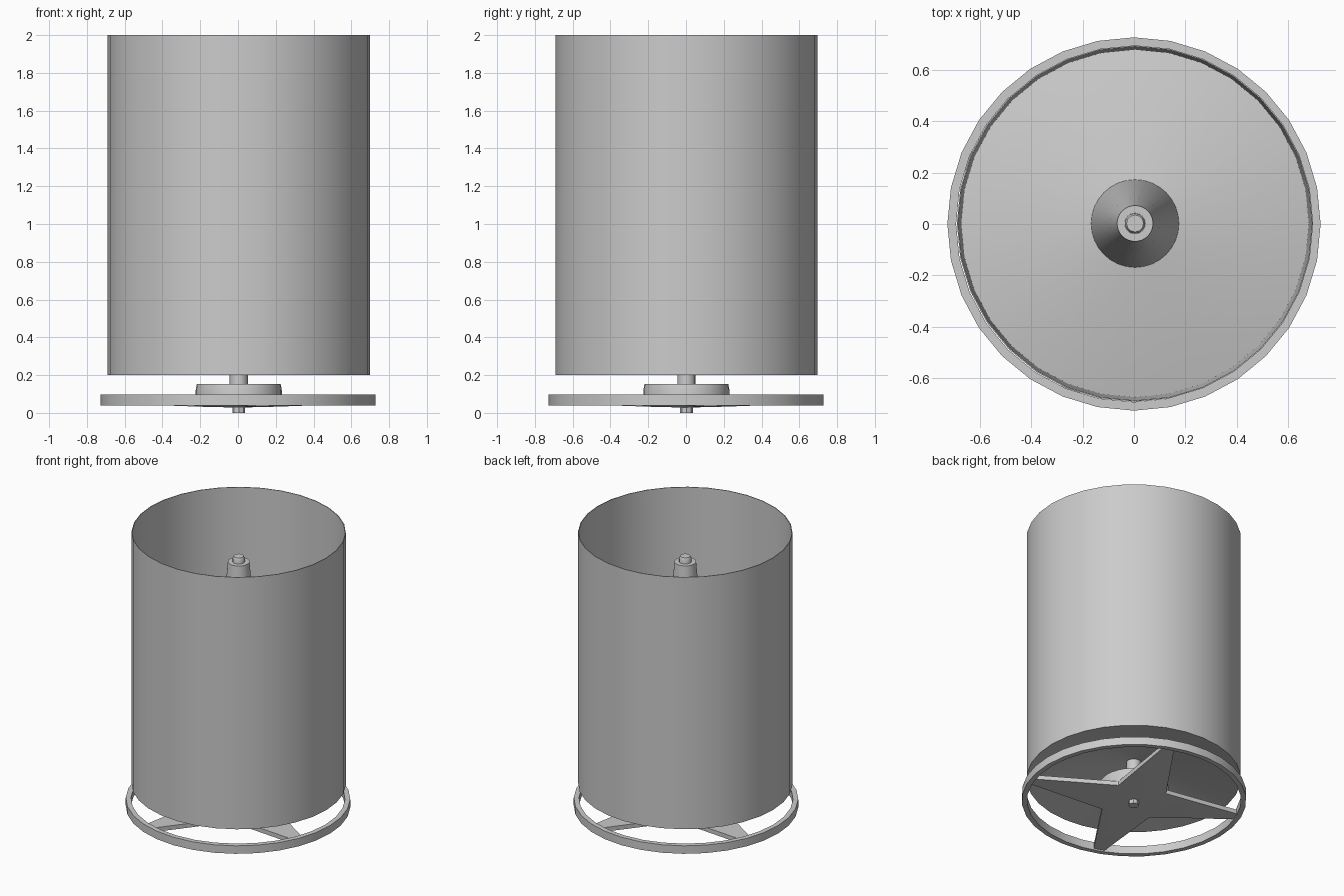
import bpy, bmesh
from math import sin, cos, pi, radians

if "Cube" in bpy.data.objects:
    bpy.data.objects.remove(bpy.data.objects["Cube"])

CX, CY = 0.004, 0.002   # the drum and spindle sit slightly off the ring centre


def finish(name, bm, angle=35):
    bmesh.ops.remove_doubles(bm, verts=bm.verts, dist=1e-5)
    bmesh.ops.recalc_face_normals(bm, faces=bm.faces)
    me = bpy.data.meshes.new(name)
    bm.to_mesh(me)
    bm.free()
    ob = bpy.data.objects.new(name, me)
    bpy.context.collection.objects.link(ob)
    bpy.ops.object.select_all(action='DESELECT')
    ob.select_set(True)
    bpy.context.view_layer.objects.active = ob
    bpy.ops.object.shade_smooth_by_angle(angle=radians(angle))
    return ob


def lathe(name, profile, sides=32, closed=False, x=0.0, y=0.0):
    """Revolve an (r, z) profile around the z axis; r = 0 closes an end."""
    bm = bmesh.new()
    rings = [[bm.verts.new((x + r * cos(2 * pi * i / sides),
                            y + r * sin(2 * pi * i / sides), z))
              for i in range(sides)] if r > 0 else [bm.verts.new((x, y, z))]
             for r, z in profile]
    pairs = list(zip(rings, rings[1:]))
    if closed:
        pairs.append((rings[-1], rings[0]))
    for a, b in pairs:
        for i in range(sides):
            j = (i + 1) % sides
            if len(a) == 1:
                bm.faces.new((a[0], b[j], b[i]))
            elif len(b) == 1:
                bm.faces.new((a[i], a[j], b[0]))
            else:
                bm.faces.new((a[i], a[j], b[j], b[i]))
    return finish(name, bm)


# Thin-walled open drum with a shallow conical floor
lathe("drum", [(0.048, 0.32), (0.694, 0.20), (0.694, 2.0), (0.689, 2.0),
               (0.677, 0.215), (0.171, 0.325), (0.048, 0.335)],
      closed=True, x=CX, y=CY)

# Central tapered post inside the drum
lathe("centre_post", [(0.171, 0.325), (0.098, 1.45), (0.070, 1.79),
                      (0.040, 1.79)], x=CX, y=CY)
lathe("post_tip", [(0.040, 1.78), (0.040, 1.815), (0.033, 1.83), (0, 1.83)],
      sides=12, x=CX, y=CY)

# Drive shaft and bottom pin
lathe("drive_shaft", [(0.048, 0.14), (0.048, 0.335)], sides=16, x=CX, y=CY)
lathe("bottom_pin", [(0, 0), (0.034, 0), (0.034, 0.08), (0, 0.08)],
      sides=8, x=CX, y=CY)

# Hub disc between the spider and the drum
lathe("hub", [(0, 0.06), (0.228, 0.06), (0.228, 0.12), (0.222, 0.152),
              (0, 0.152)], x=CX, y=CY)

# Support ring
lathe("support_ring", [(0.693, 0.04), (0.727, 0.04), (0.727, 0.097),
                       (0.693, 0.097)], closed=True)

# Four-armed spider, slightly dished, joining the hub to the ring
bm = bmesh.new()
outline = []
for k in range(4):
    a = radians(69 + 90 * k)
    for s in (-1, 1):
        outline.append((0.70 * cos(a) - s * 0.035 * sin(a),
                        0.70 * sin(a) + s * 0.035 * cos(a), 0.05))
    v = a + pi / 4
    outline.append((0.23 * cos(v), 0.23 * sin(v), 0.033))
low = [bm.verts.new(p) for p in outline]
high = [bm.verts.new((px, py, pz + 0.03)) for px, py, pz in outline]
c_low, c_high = bm.verts.new((0, 0, 0.028)), bm.verts.new((0, 0, 0.06))
n = len(outline)
for i in range(n):
    j = (i + 1) % n
    bm.faces.new((low[i], low[j], high[j], high[i]))
    bm.faces.new((low[j], low[i], c_low))
    bm.faces.new((high[i], high[j], c_high))
finish("spider", bm, 30)
